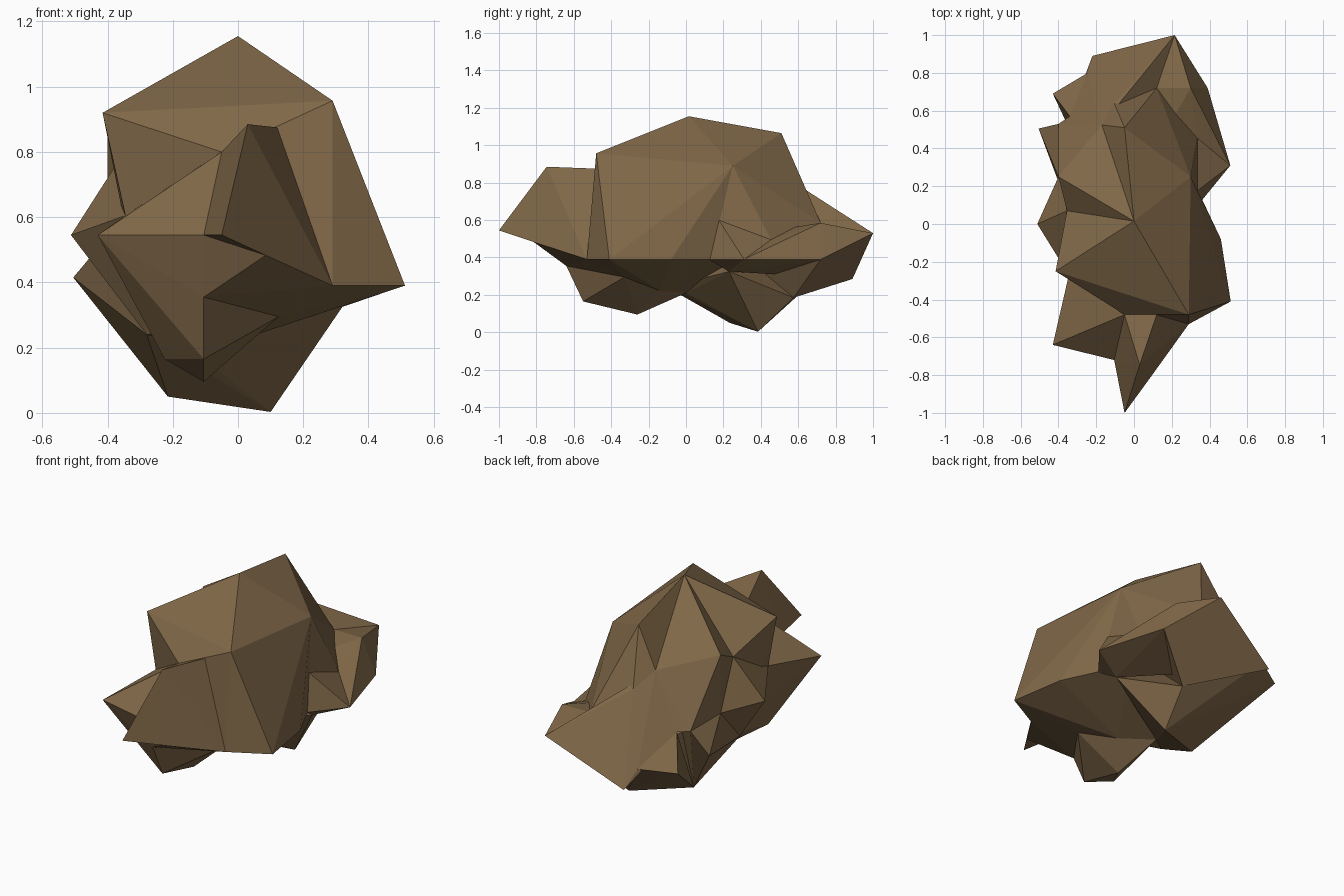
import bpy
import bmesh

# Remove the default cube
cube = bpy.data.objects.get("Cube")
if cube:
    bpy.data.objects.remove(cube, do_unlink=True)

# One earthy brown for the whole rock
brown = bpy.data.materials.new("earth_brown")
brown.use_nodes = True
colour = (.22, .14, .066, 1)
brown.diffuse_color = colour
shader = next(n for n in brown.node_tree.nodes if n.type == "BSDF_PRINCIPLED")
shader.inputs["Base Color"].default_value = colour
shader.inputs["Roughness"].default_value = .9

# Shared corners of the boulder, named by where they sit
corner = dict(
    # upper shell
    crown=(0, .015, 1.155),
    left_shoulder=(-.415, -.25, .92),
    front_brow=(-.05, -.48, .8),
    spike_root=(.12, -.48, .875),
    right_brow=(.29, -.48, .957),
    right_crest=(.3, .25, .89),
    rear_crest=(-.05, .51, 1.065),
    rear_valley=(-.17, .525, .835),
    left_crest=(-.4, .25, .88),
    left_valley=(-.355, .07, .79),
    left_hollow=(-.365, .41, .71),
    # waist
    left_point=(-.512, 0, .545),
    left_step=(-.345, -.27, .605),
    left_seam=(-.4, .25, .54),
    right_front_toe=(.29, -.53, .39),
    right_point=(.512, -.41, .39),
    right_waist=(.46, -.08, .39),
    right_notch=(.335, .175, .6),
    right_inner=(.355, .12, .39),
    right_back=(.28, .3, .39),
    heart=(0, .2, .5),
    # front spike and shelf
    spike_tip=(-.05, -1, .545),
    spike_ridge=(.03, -.745, .885),
    spike_chin=(.085, -.815, .483),
    shelf_tip=(-.43, -.64, .545),
    shelf_inner=(-.105, -.72, .545),
    shelf_keel=(-.105, -.64, .355),
    jaw_front=(-.105, -.55, .165),
    jaw_left=(-.225, -.44, .165),
    jaw_low=(-.105, -.26, .095),
    jaw_right=(.125, -.33, .295),
    jaw_back=(-.16, 0, .21),
    # rear spur
    rear_tip=(.215, 1, .53),
    rear_right=(.39, .72, .39),
    rear_right_top=(.3, .72, .585),
    rear_ledge=(.12, .72, .585),
    rear_left_ledge=(-.105, .64, .75),
    right_rear_point=(.51, .31, .39),
    right_rear_dip=(.335, .455, .495),
    rear_left=(-.22, .89, .285),
    fin_root=(-.245, .8, .38),
    fin_tip=(-.43, .69, .36),
    fin_notch=(-.34, .57, .535),
    knob_tip=(-.505, .505, .415),
    knob_top=(-.4, .53, .54),
    # underside
    foot_left=(-.215, .235, .05),
    foot_right=(.1, .385, .003),
    foot_rear=(.135, .575, .185),
    right_under=(.32, .23, .325),
    belly=(0, -.14, .222),
    belly_left=(-.28, -.1, .24),
)

# Each facet lump is the tight skin around a set of corners
lumps = dict(
    main_boulder="""crown left_shoulder front_brow spike_root right_brow right_crest
        left_valley left_step right_front_toe right_point right_waist right_back
        heart jaw_right belly belly_left jaw_back""",
    left_spur="left_point left_valley left_step left_seam belly_left heart",
    left_flank="""crown left_crest left_valley left_hollow rear_valley left_seam
        knob_top fin_notch heart""",
    rear_ridge="""crown right_crest rear_crest rear_valley rear_left_ledge rear_ledge
        right_rear_dip right_notch heart""",
    right_cheek="""right_notch right_inner right_back right_rear_point
        right_rear_dip right_under heart""",
    rear_spur="""rear_tip rear_right rear_right_top rear_ledge right_rear_point
        right_rear_dip rear_left right_under heart""",
    rear_keel="rear_tip rear_right rear_ledge rear_left foot_rear heart",
    rear_wedge="""rear_tip rear_left_ledge rear_ledge rear_valley rear_left fin_root
        fin_notch foot_rear heart""",
    rear_fin="fin_tip fin_root fin_notch foot_rear foot_right foot_left heart",
    foot="""foot_left foot_right foot_rear right_under left_seam jaw_back
        belly_left heart""",
    left_knob="knob_tip knob_top left_seam foot_left belly_left heart",
    front_spike="""spike_tip spike_ridge spike_root front_brow shelf_inner
        spike_chin right_front_toe""",
    spike_base="""shelf_inner spike_chin shelf_keel right_front_toe jaw_right
        front_brow""",
    front_shelf="""shelf_tip shelf_inner shelf_keel jaw_front jaw_left jaw_low
        jaw_right jaw_back left_step front_brow belly""",
)


def make_lump(name, corner_names):
    bm = bmesh.new()
    for key in corner_names.split():
        bm.verts.new(corner[key])
    hull = bmesh.ops.convex_hull(bm, input=bm.verts[:])
    spare = [v for v in hull["geom_interior"] if isinstance(v, bmesh.types.BMVert)]
    bmesh.ops.delete(bm, geom=spare, context="VERTS")
    bmesh.ops.recalc_face_normals(bm, faces=bm.faces[:])
    mesh = bpy.data.meshes.new(name)
    bm.to_mesh(mesh)
    bm.free()
    mesh.materials.append(brown)
    lump = bpy.data.objects.new(name, mesh)
    bpy.context.collection.objects.link(lump)


for lump_name, names in lumps.items():
    make_lump(lump_name, names)
